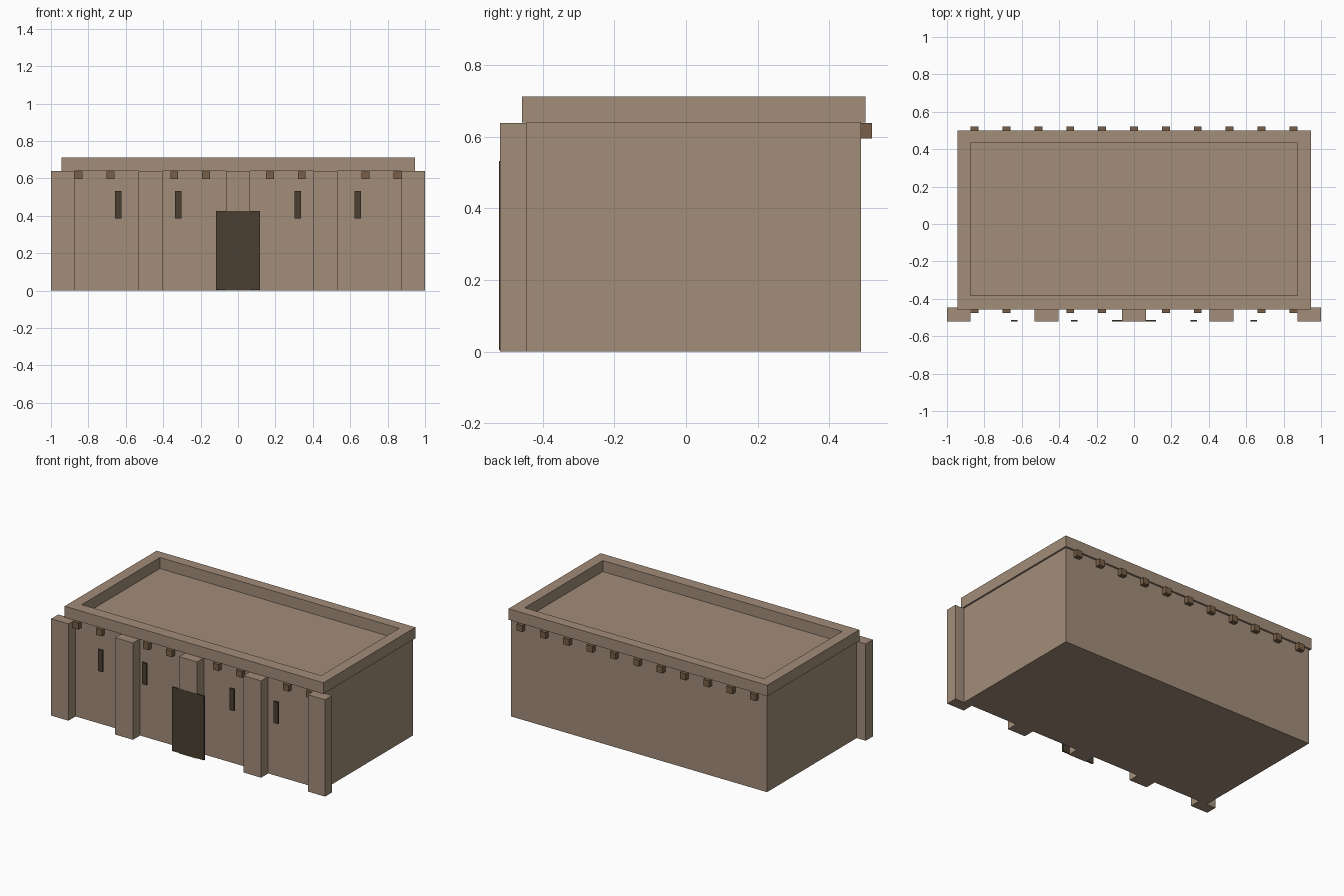
import bpy

if "Cube" in bpy.data.objects:
    bpy.data.objects.remove(bpy.data.objects["Cube"])


def material(name, rgb):
    m = bpy.data.materials.new(name)
    m.diffuse_color = (*rgb, 1.0)
    m.use_nodes = True
    m.node_tree.nodes["Principled BSDF"].inputs["Base Color"].default_value = m.diffuse_color
    return m


adobe = material("adobe", (0.361, 0.266, 0.191))
timber = material("dark_timber", (0.191, 0.117, 0.065))
opening = material("dark_opening", (0.069, 0.051, 0.032))


def add_mesh(name, verts, faces, mat):
    me = bpy.data.meshes.new(name)
    me.from_pydata(verts, [], faces)
    me.materials.append(mat)
    ob = bpy.data.objects.new(name, me)
    bpy.context.collection.objects.link(ob)
    return ob


def rect(x, y0, y1, z):
    return [(-x, y0, z), (x, y0, z), (x, y1, z), (-x, y1, z)]


def box(name, x0, x1, y0, y1, z0, z1, mat):
    verts = [(x, y, z) for z in (z0, z1)
             for x, y in ((x0, y0), (x1, y0), (x1, y1), (x0, y1))]
    faces = [(3, 2, 1, 0), (4, 5, 6, 7)]
    faces += [(i, (i + 1) % 4, (i + 1) % 4 + 4, i + 4) for i in range(4)]
    return add_mesh(name, verts, faces, mat)


FRONT, BACK, TOP = -0.446, 0.489, 0.64

# Main block, whose top is the sunken roof floor
box("main_block", -0.934, 0.934, FRONT, BACK, 0, TOP, adobe)

# Parapet: a closed rectangular ring overhanging the walls slightly
outer, inner = (0.945, -0.458, 0.501), (0.874, -0.381, 0.434)
loops = [rect(*outer, TOP), rect(*outer, 0.713), rect(*inner, 0.713), rect(*inner, TOP)]
ring_verts = [v for loop in loops for v in loop]
ring_faces = []
for a in range(4):
    b = (a + 1) % 4
    for i in range(4):
        j = (i + 1) % 4
        ring_faces.append((a * 4 + i, a * 4 + j, b * 4 + j, b * 4 + i))
add_mesh("parapet", ring_verts, ring_faces, adobe)

# Front buttresses
for i, (x0, x1) in enumerate([(-1, -0.874), (-0.533, -0.403), (-0.065, 0.065),
                              (0.403, 0.533), (0.874, 1)]):
    box(f"buttress_{i + 1}", x0, x1, -0.52, FRONT, 0, 0.639, adobe)

# Roof beam ends along the front and back
for i in range(11):
    x = (i - 5) * 0.1705
    box(f"front_beam_{i + 1}", x - 0.021, x + 0.021, -0.476, FRONT, 0.596, 0.638, timber)
    box(f"back_beam_{i + 1}", x - 0.021, x + 0.021, BACK, 0.52, 0.596, 0.638, timber)

# Door and slit windows: thin panels standing at the buttress line
PANEL = (-0.522, -0.5125)
box("door", -0.117, 0.117, *PANEL, 0.004, 0.427, opening)
for i, x in enumerate((-0.64, -0.319, 0.319, 0.64)):
    box(f"window_{i + 1}", x - 0.017, x + 0.017, *PANEL, 0.387, 0.532, opening)
